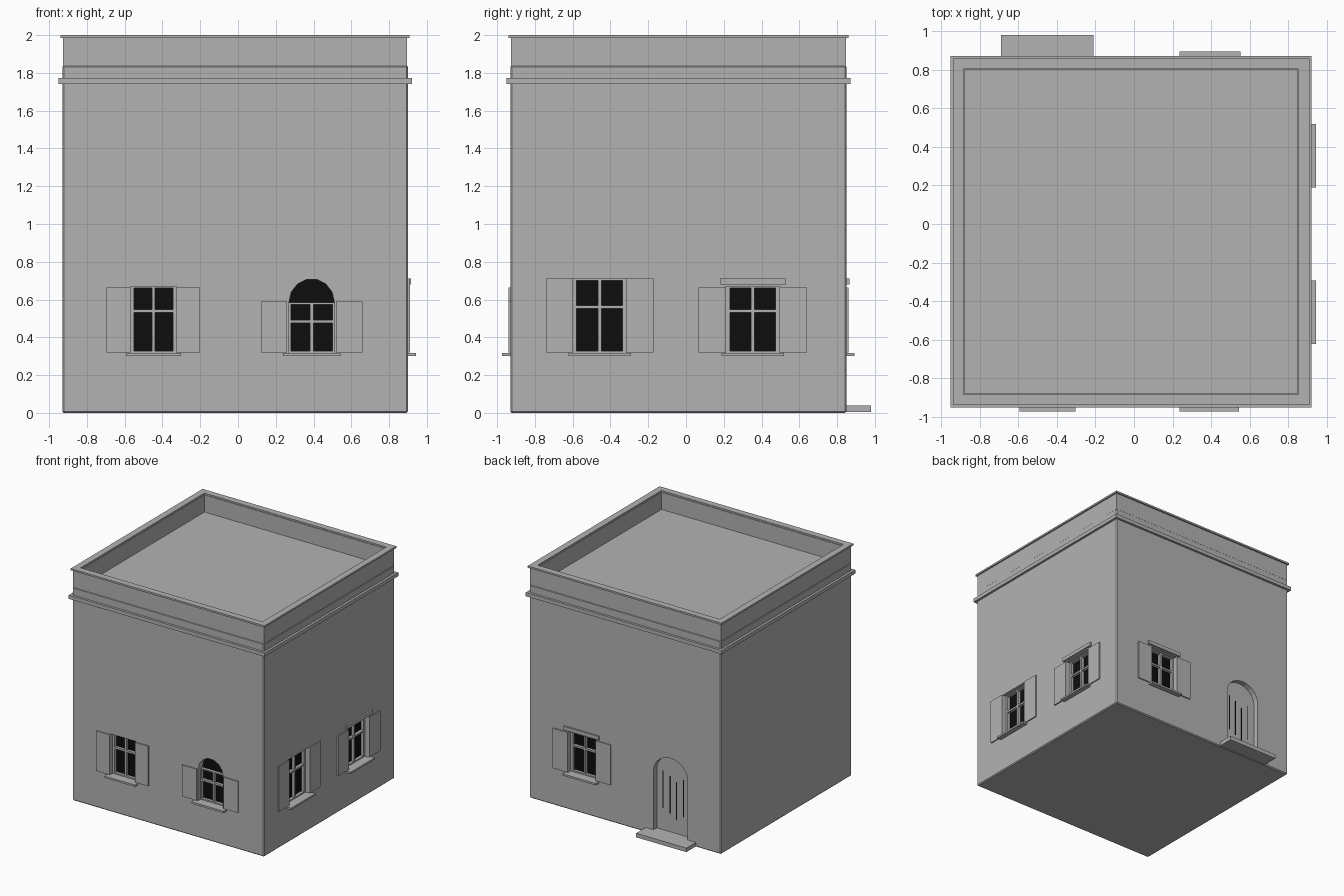
import bpy, bmesh, math
from mathutils import Vector

if "Cube" in bpy.data.objects:
    bpy.data.objects.remove(bpy.data.objects["Cube"])


def material(name, c):
    m = bpy.data.materials.new(name)
    m.diffuse_color = (c, c, c, 1)
    m.use_nodes = True
    m.node_tree.nodes["Principled BSDF"].inputs["Base Color"].default_value = m.diffuse_color
    return m


PLASTER = material("plaster grey", 0.45)
DARK = material("dark glass", 0.004)

X0, X1, Y0, Y1 = -0.93, 0.90, -0.93, 0.85      # outer wall planes

# Each wall maps (u along wall, d outward, z) to world space
WALLS = {
    "front": lambda u, d, z: Vector((u, Y0 - d, z)),
    "right": lambda u, d, z: Vector((X1 + d, u, z)),
    "back": lambda u, d, z: Vector((u, Y1 + d, z)),
}


def finish(name, bm, mat):
    bmesh.ops.recalc_face_normals(bm, faces=bm.faces)
    me = bpy.data.meshes.new(name)
    bm.to_mesh(me)
    bm.free()
    me.materials.append(mat)
    ob = bpy.data.objects.new(name, me)
    bpy.context.collection.objects.link(ob)
    return ob


def prism(bm, wall, outline, d0, d1):
    """Extrude a (u, z) outline from depth d0 to d1 on a wall."""
    to = WALLS[wall]
    a = [bm.verts.new(to(u, d0, z)) for u, z in outline]
    b = [bm.verts.new(to(u, d1, z)) for u, z in outline]
    bm.faces.new(a)
    bm.faces.new(b)
    n = len(a)
    for i in range(n):
        j = (i + 1) % n
        bm.faces.new((a[i], a[j], b[j], b[i]))


def rect(u0, u1, z0, z1):
    return [(u0, z0), (u1, z0), (u1, z1), (u0, z1)]


def arch(u0, u1, z0, spring, top, n):
    c, r = (u0 + u1) / 2, (u1 - u0) / 2
    curve = [(c + r * math.cos(math.pi * i / n),
              spring + (top - spring) * math.sin(math.pi * i / n)) for i in range(n + 1)]
    return [(u0, z0), (u1, z0)] + curve


def part(name, wall, outlines, d0, d1, mat=PLASTER):
    bm = bmesh.new()
    for o in outlines:
        prism(bm, wall, o, d0, d1)
    return finish(name, bm, mat)


def ring(name, grow, inset, z0, z1):
    """Square band around the house, open in the middle."""
    bm = bmesh.new()
    loops = []
    for g, z in ((grow, z0), (grow, z1), (-inset, z1), (-inset, z0)):
        loops.append([bm.verts.new(p) for p in (
            (X0 - g, Y0 - g, z), (X1 + g, Y0 - g, z), (X1 + g, Y1 + g, z), (X0 - g, Y1 + g, z))])
    for k in range(4):
        a, b = loops[k], loops[(k + 1) % 4]
        for i in range(4):
            j = (i + 1) % 4
            bm.faces.new((a[i], a[j], b[j], b[i]))
    return finish(name, bm, PLASTER)


# House body with softened edges
bm = bmesh.new()
bmesh.ops.create_cube(bm, size=1)
for v in bm.verts:
    v.co = Vector((X1 if v.co.x > 0 else X0, Y1 if v.co.y > 0 else Y0, 1.84 if v.co.z > 0 else 0))
bmesh.ops.bevel(bm, geom=bm.edges[:], offset=0.008, segments=1, affect='EDGES')
body = finish("house_body", bm, PLASTER)

# Cornice, parapet and coping
ring("cornice", 0.02, 0.01, 1.74, 1.772)
ring("parapet", -0.004, 0.052, 1.832, 1.987)
ring("coping", 0.009, 0.047, 1.985, 2.0)

cutters = bmesh.new()

# wall, u0, u1, top, crossbar height, shutter width, shutter top, lintel, arched
WINDOWS = [
    ("front", -0.57, -0.325, 0.67, 0.54, 0.125, 0.665, False, False),
    ("front", 0.26, 0.52, 0.71, 0.485, 0.138, 0.59, False, True),
    ("right", -0.60, -0.315, 0.712, 0.56, 0.142, 0.712, False, False),
    ("right", 0.212, 0.495, 0.67, 0.54, 0.145, 0.665, True, False),
    ("back", 0.26, 0.53, 0.67, 0.54, 0.14, 0.665, True, False),
]
for n, (wall, u0, u1, top, bar, sw, stop, lintel, arched) in enumerate(WINDOWS, 1):
    tag = f"{wall}_window_{n}"
    z0, c, t = 0.315, (u0 + u1) / 2, 0.02
    head = 0.585 if arched else top
    hole = arch(u0 + 0.01, u1 - 0.01, z0, head, top, 7) if arched else rect(u0, u1, z0, top)
    prism(cutters, wall, hole, -0.065, 0.05)
    part(tag + "_glass", wall, [hole], -0.068, -0.06, DARK)
    # Frame, centre post and crossbar
    bars = [rect(u0, u0 + t, z0, head), rect(u1 - t, u1, z0, head),
            rect(c - 0.009, c + 0.009, z0, head), rect(u0, u1, bar - 0.008, bar + 0.008),
            rect(u0, u1, z0, z0 + 0.012), rect(u0, u1, head - 0.01, head)]
    part(tag + "_frame", wall, bars, -0.06, -0.035)
    part(tag + "_shutters", wall, [rect(u0 - sw, u0, 0.32, stop), rect(u1, u1 + sw, 0.32, stop)],
         -0.002, 0.01)
    part(tag + "_sill", wall, [rect(u0 - 0.023, u1 + 0.023, 0.3, 0.316)], -0.05, 0.043)
    if lintel:
        part(tag + "_lintel", wall, [rect(u0 - 0.032, u1 + 0.035, 0.68, 0.712)], -0.002, 0.015)

# Arched back door in a recess, with slits between planks
door = arch(-0.61, -0.285, 0.03, 0.55, 0.70, 10)
prism(cutters, "back", door, -0.05, 0.05)
part("door", "back", [door], -0.06, -0.045)
slits = [rect(u - 0.004, u + 0.004, 0.2 - k, 0.52 - k)
         for u, k in ((-0.345, -0.03), (-0.41, 0), (-0.475, 0.04), (-0.54, 0.0))]
part("door_slits", "back", slits, -0.046, -0.043, DARK)
part("door_step", "back", [rect(-0.69, -0.21, 0.005, 0.04)], -0.05, 0.13)

# Cut the openings
cutter = finish("opening_cutter", cutters, PLASTER)
mod = body.modifiers.new("openings", 'BOOLEAN')
mod.operation = 'DIFFERENCE'
mod.solver = 'EXACT'
mod.object = cutter
bpy.context.view_layer.objects.active = body
bpy.ops.object.modifier_apply(modifier=mod.name)
bpy.data.objects.remove(cutter)
